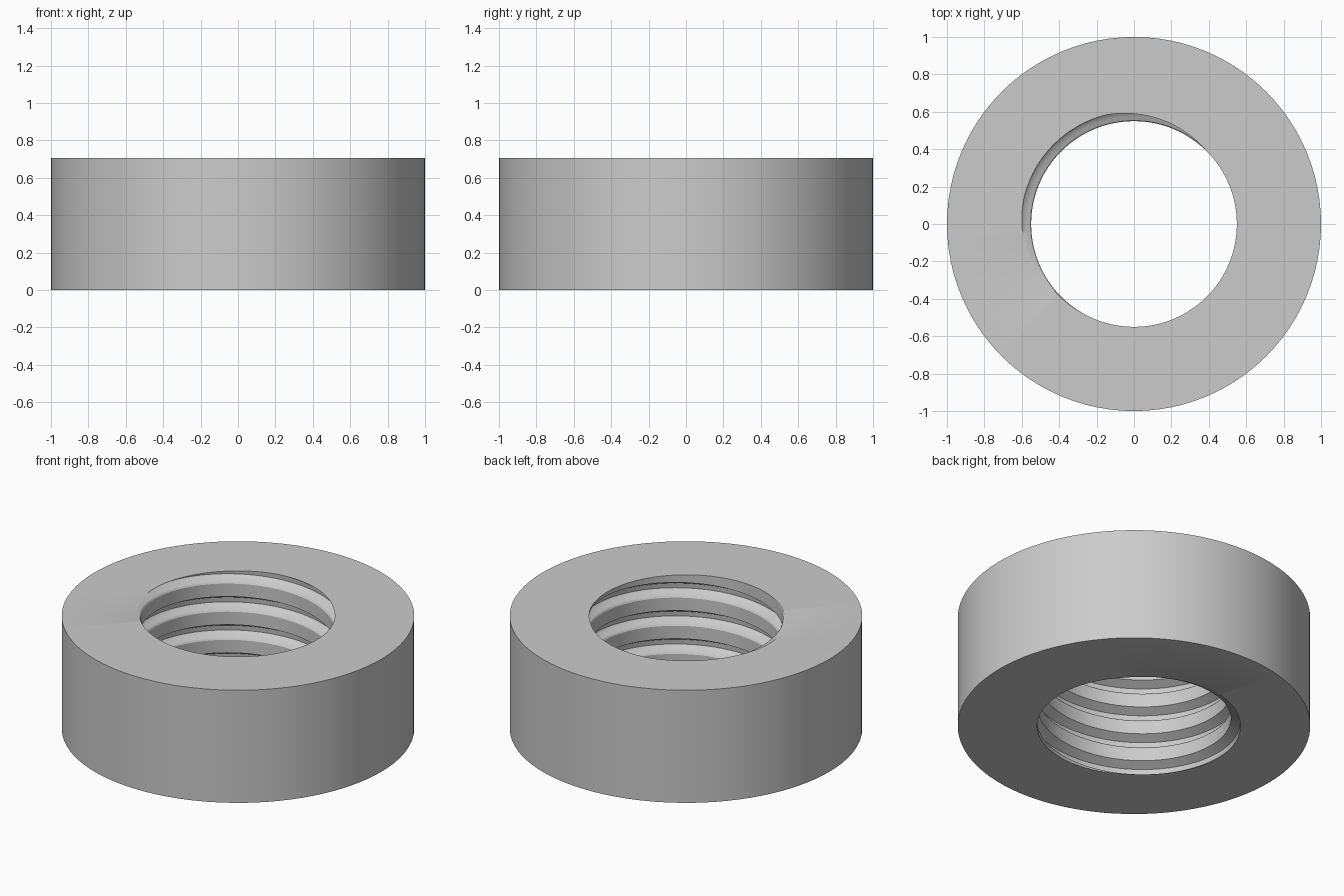
import bpy, bmesh
from math import sin, cos, radians

cube = bpy.data.objects.get("Cube")
if cube:
    bpy.data.objects.remove(cube, do_unlink=True)

HEIGHT, PITCH, SEGMENTS = 0.705, 0.176, 96

# Thread profile: (angle where this point meets the top face, radius)
PROFILE = [(46, 0.55), (104, 0.602), (166, 0.605), (186, 0.597),
           (206, 0.575), (223, 0.556), (241, 0.55), (406, 0.55)]

bm = bmesh.new()


def polar(radius, degrees, z):
    a = radians(degrees)
    return bm.verts.new((radius * cos(a), radius * sin(a), z))


def skin(columns):
    for a, b in zip(columns, columns[1:]):
        for i in range(len(a) - 1):
            bm.faces.new((a[i], b[i], b[i + 1], a[i + 1]))


# Internal helical thread, swept past both ends and trimmed flat
step = 360 / SEGMENTS
skin([[polar(r, i * step, HEIGHT + PITCH * (i * step - exit_angle) / 360)
       for exit_angle, r in PROFILE]
      for i in range(-5 * SEGMENTS, 2 * SEGMENTS + 1)])
bmesh.ops.remove_doubles(bm, verts=bm.verts[:], dist=1e-4)
for z, normal in ((HEIGHT, 1), (0, -1)):
    bmesh.ops.bisect_plane(bm, geom=bm.verts[:] + bm.edges[:] + bm.faces[:],
                           dist=1e-6, plane_co=(0, 0, z),
                           plane_no=(0, 0, normal), clear_outer=True)

# Outer wall
skin([[polar(1, i * step, 0), polar(1, i * step, HEIGHT)]
      for i in range(SEGMENTS + 1)])
bmesh.ops.remove_doubles(bm, verts=bm.verts[:], dist=1e-5)

# Flat end faces between the thread and the outer wall
for z, normal in ((HEIGHT, 1), (0, -1)):
    rim = [e for e in bm.edges if e.is_boundary
           and all(abs(v.co.z - z) < 1e-4 for v in e.verts)]
    bmesh.ops.triangle_fill(bm, edges=rim, use_beauty=True,
                            normal=(0, 0, normal))
bmesh.ops.recalc_face_normals(bm, faces=bm.faces[:])

mesh = bpy.data.meshes.new("threaded_ring")
bm.to_mesh(mesh)
bm.free()
ring = bpy.data.objects.new("threaded_ring", mesh)
bpy.context.collection.objects.link(ring)

# Plain grey material
grey = bpy.data.materials.new("light_grey")
grey.use_nodes = True
colour = (0.6, 0.6, 0.6, 1)
grey.diffuse_color = colour
grey.node_tree.nodes["Principled BSDF"].inputs["Base Color"].default_value = colour
mesh.materials.append(grey)

bpy.ops.object.select_all(action="DESELECT")
ring.select_set(True)
bpy.context.view_layer.objects.active = ring
bpy.ops.object.shade_smooth_by_angle(angle=radians(30))
